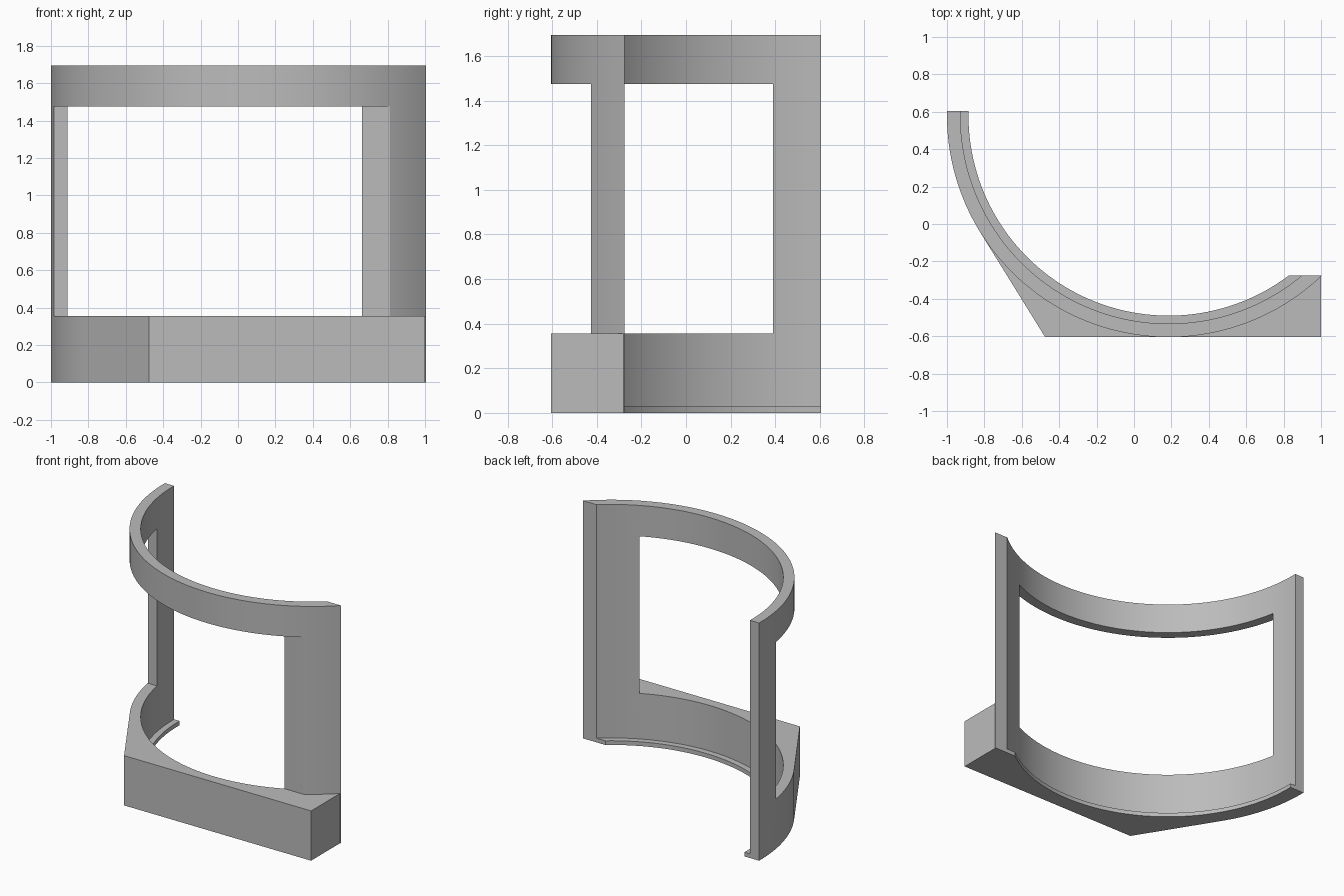
import bpy, bmesh, math

if "Cube" in bpy.data.objects:
    bpy.data.objects.remove(bpy.data.objects["Cube"])

CX, CY = 0.185, 0.58                  # centre of the curved wall
R_OUT, R_IN, R_LIP = 1.185, 1.113, 1.07
Y_LEFT, Y_RIGHT = 0.605, -0.275       # flat ends of the wall
SILL, HEAD, TOP = 0.355, 1.475, 1.695

grey = bpy.data.materials.new("plain grey")
grey.diffuse_color = (0.5, 0.5, 0.5, 1)
grey.use_nodes = True
grey.node_tree.nodes["Principled BSDF"].inputs["Base Color"].default_value = grey.diffuse_color


def arc(r, a0=None, a1=None, n=64):
    """Arc points from the left end round the front to the right end."""
    if a0 is None:
        a0 = math.pi - math.asin((Y_LEFT - CY) / r)
    if a1 is None:
        a1 = 2 * math.pi + math.asin((Y_RIGHT - CY) / r)
    return [(CX + r * math.cos(a0 + (a1 - a0) * i / n),
             CY + r * math.sin(a0 + (a1 - a0) * i / n)) for i in range(n + 1)]


def prism(name, outline, z0, z1):
    bm = bmesh.new()
    face = bm.faces.new([bm.verts.new((x, y, z0)) for x, y in outline])
    up = bmesh.ops.extrude_face_region(bm, geom=[face])["geom"]
    bmesh.ops.translate(bm, vec=(0, 0, z1 - z0),
                        verts=[v for v in up if isinstance(v, bmesh.types.BMVert)])
    bmesh.ops.recalc_face_normals(bm, faces=bm.faces)
    mesh = bpy.data.meshes.new(name)
    bm.to_mesh(mesh)
    bm.free()
    mesh.materials.append(grey)
    obj = bpy.data.objects.new(name, mesh)
    bpy.context.collection.objects.link(obj)
    return obj


def combine(target, tool, operation):
    mod = target.modifiers.new(tool.name, 'BOOLEAN')
    mod.operation, mod.solver, mod.object = operation, 'EXACT', tool
    bpy.context.view_layer.objects.active = target
    bpy.ops.object.modifier_apply(modifier=mod.name)
    bpy.data.objects.remove(tool)


# Curved wall
frame = prism("curved_frame", arc(R_OUT) + arc(R_IN)[::-1], 0, TOP)

# Window opening, leaving posts with flat front faces
window = prism("window_cutter",
               [(-1.3, 0.39), (0, 0.39), (0, -0.425), (1.3, -0.425),
                (1.3, -0.9), (-1.3, -0.9)], SILL, HEAD)
combine(frame, window, 'DIFFERENCE')

# Angular base block, its left side tangent to the wall
tangent = math.pi + math.atan2(0.525, 0.85)
corner = arc(R_OUT, tangent, tangent, 1)[0]
mid = arc(1.15, tangent)[::-1]
base = prism("base_block",
             [corner, (-0.475, -0.605), (1, -0.605), (1, Y_RIGHT)] + mid, 0, SILL)
combine(frame, base, 'UNION')

# Thin lip along the inside of the bottom edge
lip = prism("bottom_lip", arc(1.14) + arc(R_LIP)[::-1], 0, 0.03)
combine(frame, lip, 'UNION')

# Smooth curves, sharp corners
bpy.ops.object.select_all(action='DESELECT')
frame.select_set(True)
bpy.context.view_layer.objects.active = frame
bpy.ops.object.shade_smooth_by_angle(angle=math.radians(20))
